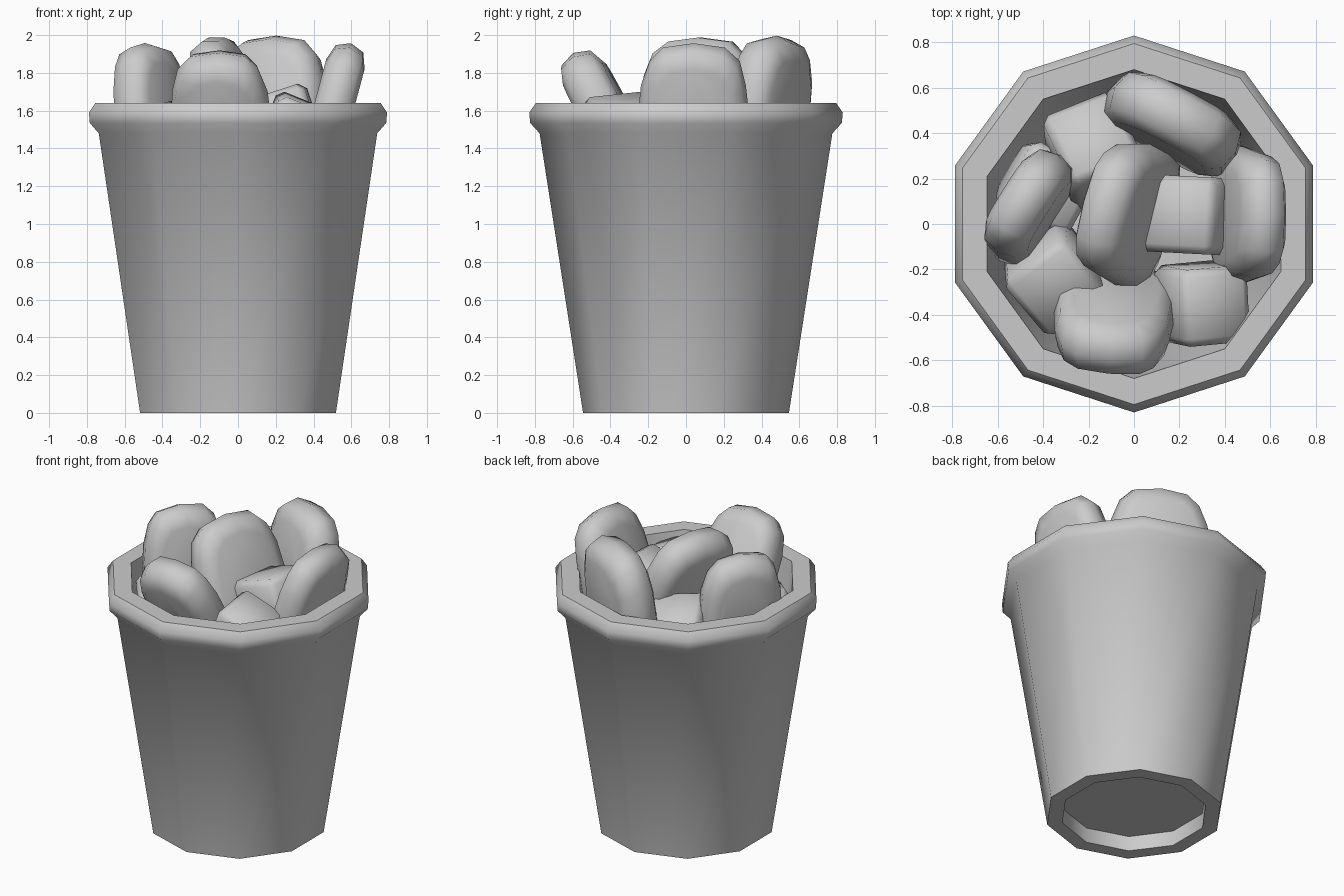
import bpy, bmesh, random
from math import radians, sin, cos, pi
from mathutils import Matrix, Vector

if "Cube" in bpy.data.objects:
    bpy.data.objects.remove(bpy.data.objects["Cube"])

random.seed(4)


def finish(bm, name, angle):
    bmesh.ops.recalc_face_normals(bm, faces=bm.faces)
    me = bpy.data.meshes.new(name)
    bm.to_mesh(me)
    bm.free()
    ob = bpy.data.objects.new(name, me)
    bpy.context.collection.objects.link(ob)
    bpy.ops.object.select_all(action='DESELECT')
    ob.select_set(True)
    bpy.context.view_layer.objects.active = ob
    bpy.ops.object.shade_smooth_by_angle(angle=radians(angle))
    return ob


def lathe(name, profile, sides=10):
    bm = bmesh.new()
    rings = [[bm.verts.new((r * cos(pi / 2 + 2 * pi * i / sides),
                            r * sin(pi / 2 + 2 * pi * i / sides), z))
              for i in range(sides)] for r, z in profile]
    for a, b in zip(rings, rings[1:]):
        for i in range(sides):
            j = (i + 1) % sides
            bm.faces.new((a[i], a[j], b[j], b[i]))
    bm.faces.new(rings[0])
    bm.faces.new(rings[-1])
    return finish(bm, name, 40)


def power(v, e):
    return (1 if v >= 0 else -1) * abs(v) ** e


# flat rounded piece standing on edge: w along x, t along y, h along z
def nugget(name, loc, heading, lean, w, t, h=0.76):
    bm = bmesh.new()
    n, layers = 14, [(-1, 0.70), (-0.72, 0.92), (0, 1), (0.72, 0.92), (1, 0.70)]
    wob = [random.uniform(0.96, 1.03) for _ in range(n)]
    rings = []
    for y, s in layers:
        ring = []
        for i in range(n):
            a = 2 * pi * (i + 0.5) / n
            x = power(cos(a), 0.62) * s * wob[i]
            z = power(sin(a), 0.62) * s
            x *= 1 - 0.1 * z
            ring.append(bm.verts.new((x * w / 2, y * t / 2, z * h / 2)))
        rings.append(ring)
    for a, b in zip(rings, rings[1:]):
        for i in range(n):
            j = (i + 1) % n
            bm.faces.new((a[i], a[j], b[j], b[i]))
    bm.faces.new(rings[0])
    bm.faces.new(rings[-1])
    m = (Matrix.Translation(loc) @ Matrix.Rotation(radians(heading), 4, 'Z')
         @ Matrix.Rotation(radians(lean), 4, 'X'))
    bmesh.ops.transform(bm, matrix=m, verts=bm.verts)
    return finish(bm, name, 60)


# slightly bevelled block, peak z given by its highest corner
def block(name, x, y, top, size, turn, tilt_x, tilt_y):
    bm = bmesh.new()
    bmesh.ops.create_cube(bm, size=1)
    bmesh.ops.scale(bm, vec=size, verts=bm.verts)
    bmesh.ops.bevel(bm, geom=bm.edges[:], offset=0.035, segments=1,
                    affect='EDGES', profile=0.5)
    m = (Matrix.Rotation(radians(turn), 4, 'Z')
         @ Matrix.Rotation(radians(tilt_x), 4, 'X')
         @ Matrix.Rotation(radians(tilt_y), 4, 'Y'))
    bmesh.ops.transform(bm, matrix=m, verts=bm.verts)
    peak = max(v.co.z for v in bm.verts)
    bmesh.ops.translate(bm, vec=Vector((x, y, top - peak)), verts=bm.verts)
    return finish(bm, name, 50)


# ten-sided cup with recessed base, rolled rim and hollow inside
lathe("cup", [(0.45, 0.10), (0.45, 0), (0.545, 0), (0.775, 1.48),
              (0.825, 1.535), (0.83, 1.59), (0.795, 1.64), (0.68, 1.64),
              (0.47, 0.14)])

# large rounded pieces poking above the rim
nugget("nugget_back", (0.18, 0.44, 1.62), -28, -7, 0.64, 0.25)
nugget("nugget_right", (0.50, 0.04, 1.59), 90, 15, 0.60, 0.21)
nugget("nugget_front", (-0.09, -0.42, 1.57), -5, 28, 0.54, 0.24)
nugget("nugget_left", (-0.46, 0.08, 1.58), 58, -6, 0.54, 0.22)
nugget("nugget_middle", (-0.03, 0.05, 1.63), 75, -20, 0.64, 0.23)

# smaller blocks between them
block("block_centre_right", 0.24, 0.04, 1.74, (0.34, 0.34, 0.34), -3, 0, -18)
block("block_front_right", 0.30, -0.35, 1.70, (0.32, 0.34, 0.36), 3, 6, 22)
block("block_front_left", -0.35, -0.23, 1.66, (0.34, 0.34, 0.36), 40, 18, -12)
block("block_back_left", -0.18, 0.32, 1.68, (0.34, 0.36, 0.36), 25, -22, 8)
block("block_left_low", -0.40, 0.15, 1.50, (0.32, 0.34, 0.34), 60, 10, 8)
block("block_front_low", -0.12, -0.40, 1.50, (0.40, 0.32, 0.30), -12, 12, 0)
